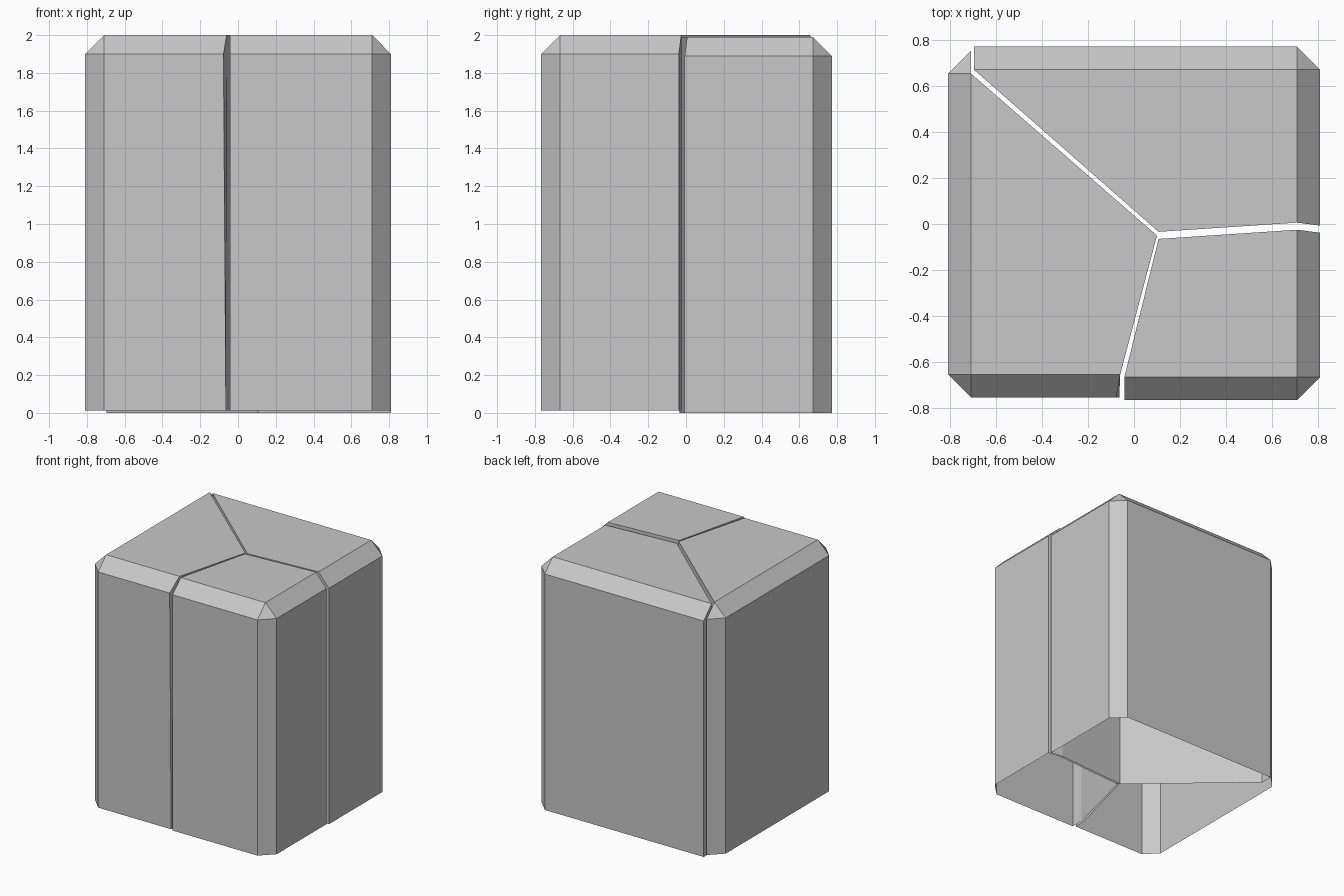
import bpy
import bmesh

cube = bpy.data.objects.get("Cube")
if cube:
    bpy.data.objects.remove(cube)

stone = bpy.data.materials.new("plain_grey")
stone.use_nodes = True
stone.diffuse_color = (0.58, 0.58, 0.58, 1)
stone.node_tree.nodes["Principled BSDF"].inputs["Base Color"].default_value = stone.diffuse_color

BEVEL = 0.1


def inner(x, y):
    """Outline point whose wall runs straight up to the top."""
    return (x, y), (x, y), (x, y)


def rim(point, cap, foot=None):
    """Outline point on the bevelled outside: foot, rim and the top point above it."""
    return foot or point, point, cap


def corner(x, y):
    """Chamfered corner around a top point, as two rim points in outline order."""
    sx, sy = (1 if x > 0 else -1), (1 if y > 0 else -1)
    side = rim((x + sx * BEVEL, y), (x, y))
    end = rim((x, y + sy * BEVEL), (x, y))
    return [side, end] if sx * sy > 0 else [end, side]


def block(name, outline, bottom, top):
    """Shell with walls, bevels and a top, open underneath."""
    bm = bmesh.new()
    made = {}

    def vert(p, z):
        key = (round(p[0], 4), round(p[1], 4), z)
        if key not in made:
            made[key] = bm.verts.new(key)
        return made[key]

    rows = []
    for foot, edge, cap in outline:
        z = top if edge == cap else top - BEVEL
        rows.append((vert(foot, bottom), vert(edge, z), vert(cap, top)))
    for (f0, e0, c0), (f1, e1, c1) in zip(rows, rows[1:] + rows[:1]):
        bm.faces.new((f0, f1, e1, e0))
        bevel = list(dict.fromkeys((e0, e1, c1, c0)))
        if len(bevel) > 2:
            bm.faces.new(bevel)
    bm.faces.new(list(dict.fromkeys(r[2] for r in rows)))
    mesh = bpy.data.meshes.new(name)
    bm.to_mesh(mesh)
    bm.free()
    mesh.materials.append(stone)
    obj = bpy.data.objects.new(name, mesh)
    bpy.context.collection.objects.link(obj)


# Block on the -x side, cut by the diagonal and front seams
block("side_block", [
    inner(0.1, -0.05),
    inner(-0.71, 0.655),
    *corner(-0.71, 0.655),
    *corner(-0.71, -0.655),
    rim((-0.077, -0.755), (-0.06, -0.655), (-0.064, -0.755)),
    inner(-0.06, -0.655),
], 0.012, 2.0)

# Front block on the +x side
block("front_block", [
    inner(0.107, -0.065),
    inner(-0.042, -0.667),
    rim((-0.042, -0.767), (-0.042, -0.667)),
    *corner(0.71, -0.667),
    rim((0.81, -0.038), (0.71, -0.025)),
    inner(0.71, -0.025),
], 0.012, 2.0)

# Back block
block("back_block", [
    inner(0.107, -0.034),
    inner(0.71, 0.006),
    rim((0.81, -0.007), (0.71, 0.006)),
    *corner(0.71, 0.672),
    rim((-0.697, 0.772), (-0.697, 0.672)),
    inner(-0.697, 0.672),
], 0.0, 1.99)
